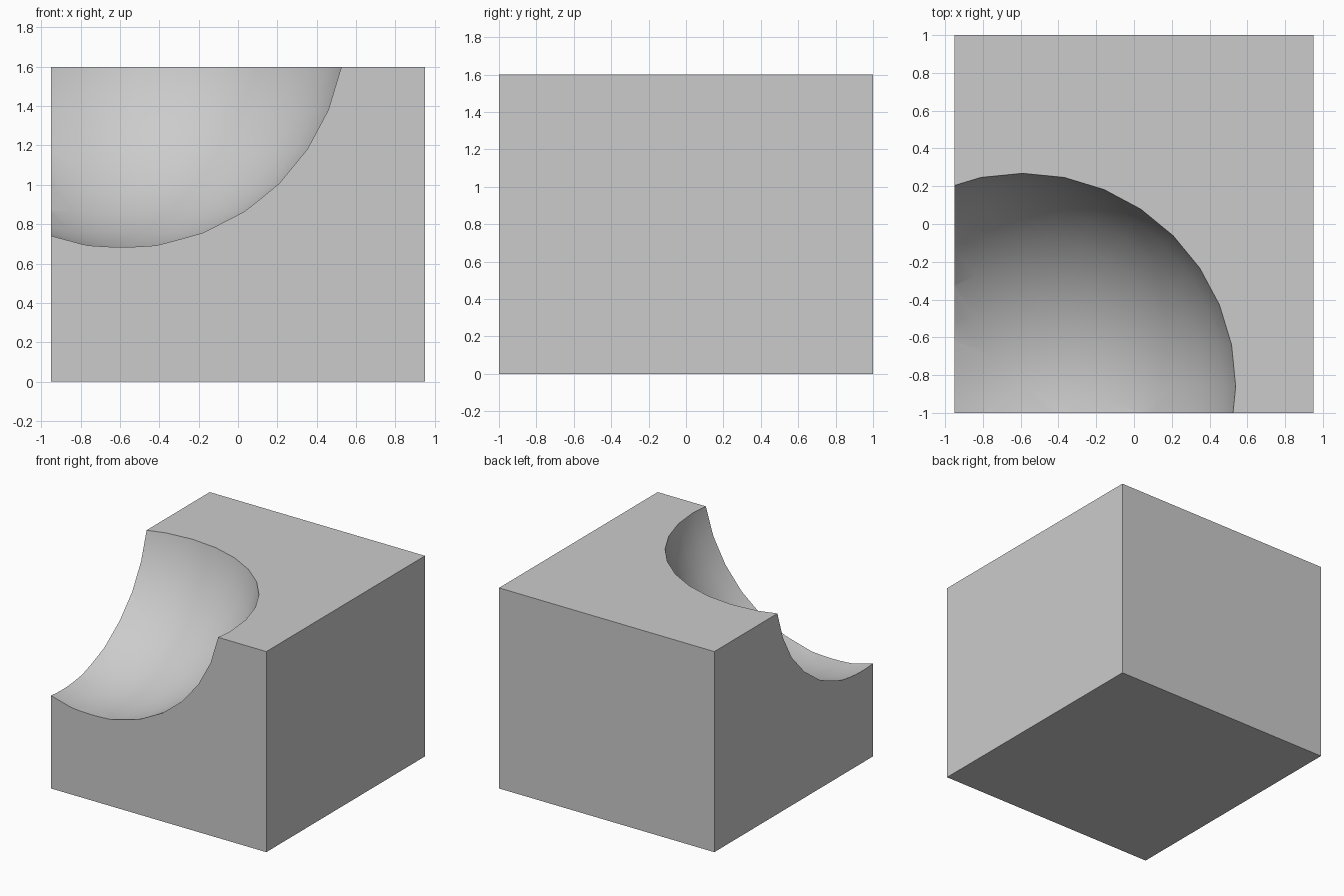
import bpy, math

if "Cube" in bpy.data.objects:
    bpy.data.objects.remove(bpy.data.objects["Cube"])

# Solid block standing on the ground
bpy.ops.mesh.primitive_cube_add(size=1, location=(0, 0, 0.8))
block = bpy.context.object
block.name = "block"
block.scale = (1.9, 2.0, 1.6)
bpy.ops.object.transform_apply(location=True, rotation=False, scale=True)

# Ball that scoops out the front left top corner
bpy.ops.mesh.primitive_uv_sphere_add(segments=32, ring_count=16, radius=1.15,
                                     location=(-0.59, -0.86, 1.82))
scoop = bpy.context.object
scoop.name = "scoop_cutter"
scoop.hide_render = True

# Cut the scoop
cut = block.modifiers.new("scoop", 'BOOLEAN')
cut.operation = 'DIFFERENCE'
cut.solver = 'EXACT'
cut.object = scoop
bpy.ops.object.select_all(action='DESELECT')
block.select_set(True)
bpy.context.view_layer.objects.active = block
bpy.ops.object.modifier_apply(modifier=cut.name)
bpy.data.objects.remove(scoop, do_unlink=True)

# Smooth bowl, crisp block edges
bpy.ops.object.shade_smooth_by_angle(angle=math.radians(30))
